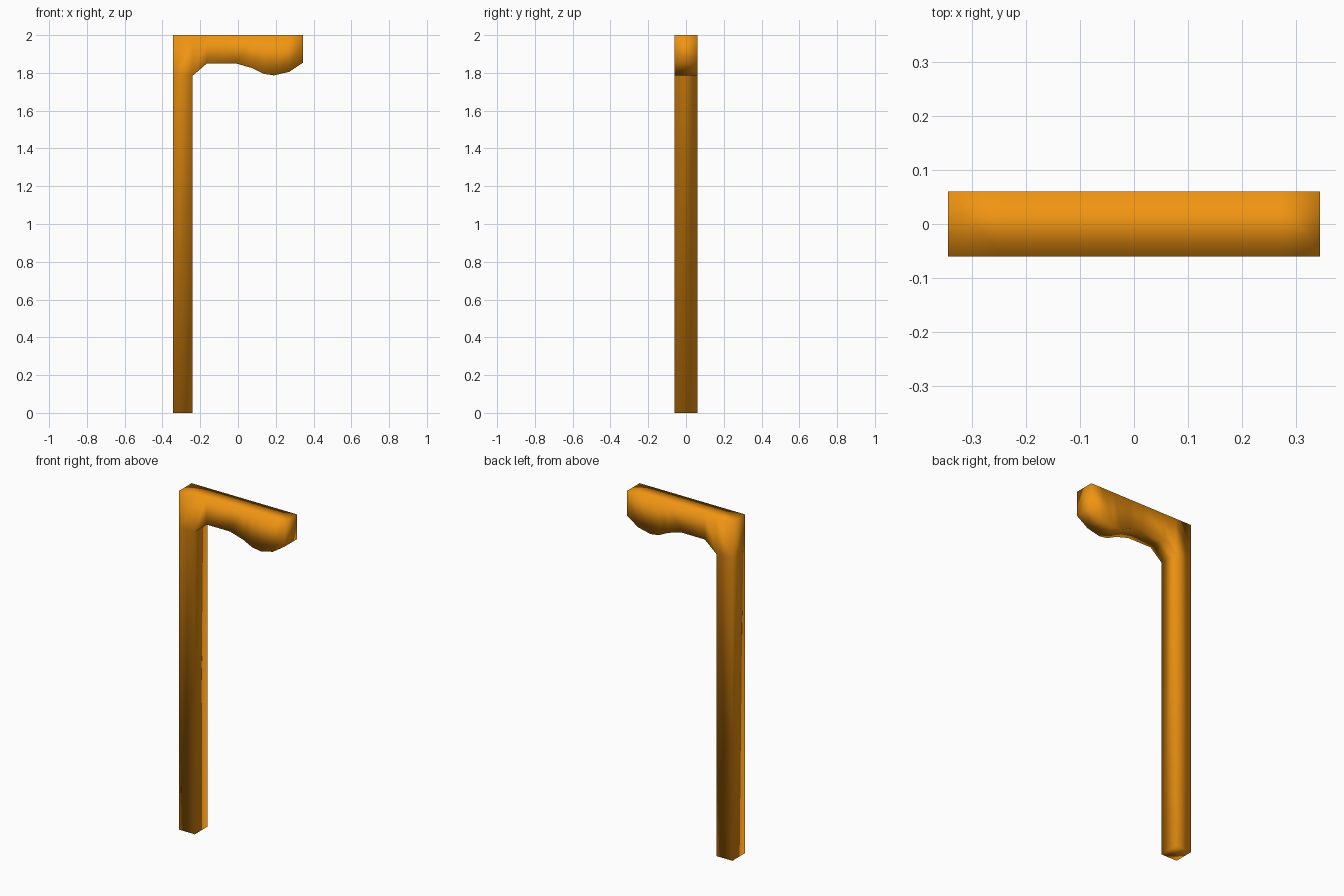
import bpy, bmesh

if "Cube" in bpy.data.objects:
    bpy.data.objects.remove(bpy.data.objects["Cube"])

DEPTH = 0.06   # half thickness in y
TOP = 2.0
LEFT, INNER = -0.345, -0.24

# Underside of the handle, from the shaft to the tip
underside = [(LEFT, 1.785), (INNER, 1.785), (-0.165, 1.85), (-0.01, 1.85),
             (0.075, 1.825), (0.135, 1.795), (0.19, 1.787), (0.27, 1.805),
             (0.345, 1.855)]

bm = bmesh.new()


def front_quad(points):
    bm.faces.new([bm.verts.new((x, -DEPTH, z)) for x, z in points])


# Shaft side
front_quad([(LEFT, 0), (INNER, 0), (INNER, 1.785), (LEFT, 1.785)])

# Handle side, one column per underside segment
for (xa, za), (xb, zb) in zip(underside, underside[1:]):
    front_quad([(xa, za), (xb, zb), (xb, TOP), (xa, TOP)])
bmesh.ops.remove_doubles(bm, verts=bm.verts, dist=0.0001)

# Extrude through the thickness
ext = bmesh.ops.extrude_face_region(bm, geom=bm.faces[:], use_keep_orig=True)
moved = [g for g in ext["geom"] if isinstance(g, bmesh.types.BMVert)]
bmesh.ops.translate(bm, verts=moved, vec=(0, 2 * DEPTH, 0))
bmesh.ops.recalc_face_normals(bm, faces=bm.faces)
for f in bm.faces:
    f.smooth = True

mesh = bpy.data.meshes.new("walking_cane")
bm.to_mesh(mesh)
bm.free()
cane = bpy.data.objects.new("walking_cane", mesh)
bpy.context.collection.objects.link(cane)

# Orange finish
mat = bpy.data.materials.new("orange")
mat.diffuse_color = (0.88, 0.3, 0.006, 1)
mat.use_nodes = True
mat.node_tree.nodes["Principled BSDF"].inputs["Base Color"].default_value = mat.diffuse_color
mesh.materials.append(mat)
